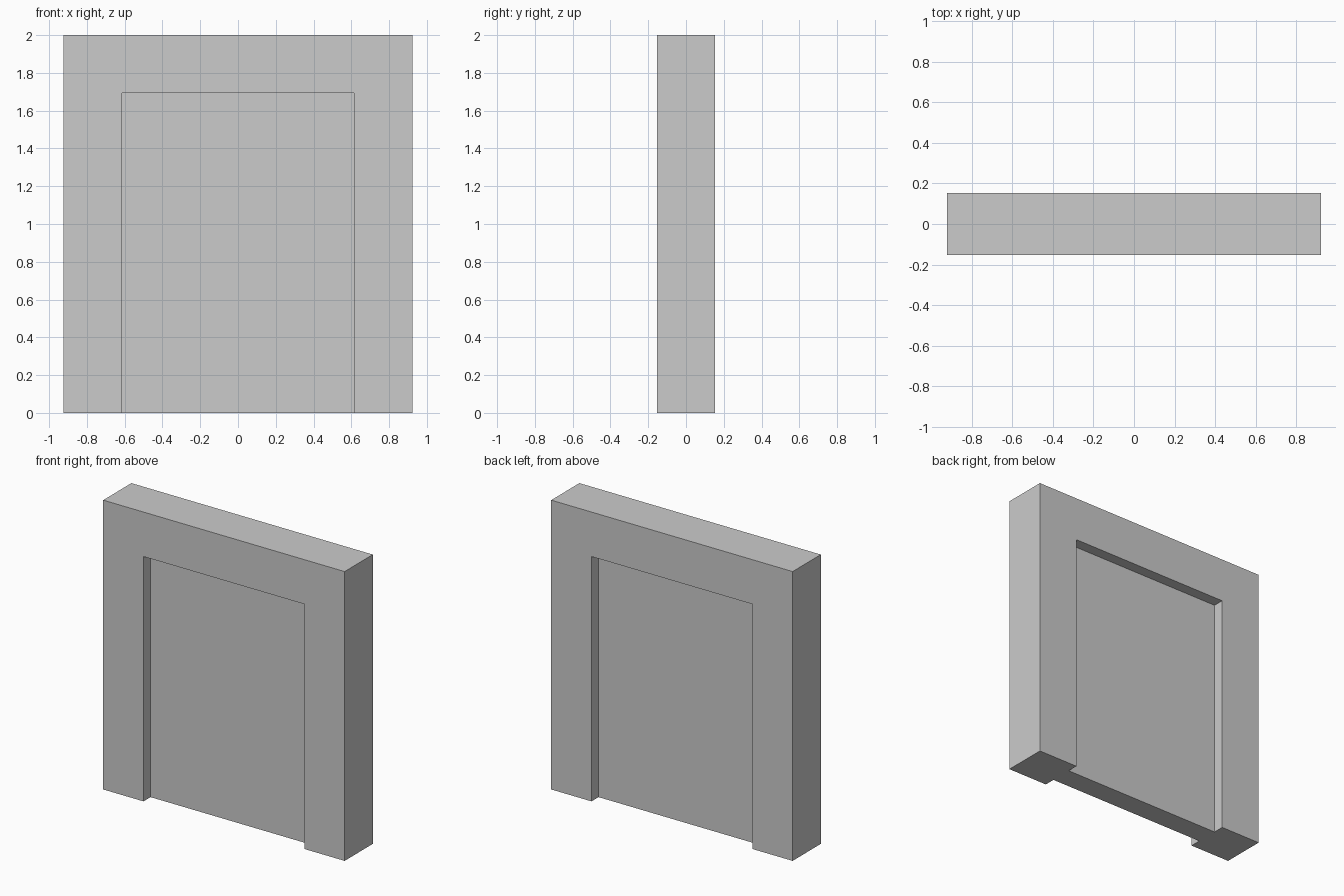
import bpy

if "Cube" in bpy.data.objects:
    bpy.data.objects.remove(bpy.data.objects["Cube"])

U = 2 / 13                      # module: wall is 12 wide, 13 high, 2 deep
W, H, D = 12 * U, 13 * U, 2 * U
OPEN_W, OPEN_H, RECESS = 8 * U, 11 * U, 0.5 * U


def box(name, x, y, z):
    """Box from (min, max) ranges on each axis."""
    ranges = (x, y, z)
    bpy.ops.mesh.primitive_cube_add(size=1, location=[(a + b) / 2 for a, b in ranges])
    ob = bpy.context.object
    ob.name = name
    ob.scale = [b - a for a, b in ranges]
    bpy.ops.object.transform_apply(location=True, rotation=False, scale=True)
    return ob


# Doorway wall: full outer block
wall = box("doorway_wall", (-W / 2, W / 2), (-D / 2, D / 2), (0, H))

# Door recesses on the front and back, open at the floor
for side, label in ((-1, "front"), (1, "back")):
    y = sorted((side * (D / 2 - RECESS), side * D))
    cutter = box(label + "_recess_cutter", (-OPEN_W / 2, OPEN_W / 2), y, (-0.2, OPEN_H))
    cutter.hide_render = True
    bpy.context.view_layer.objects.active = wall
    mod = wall.modifiers.new(label + "_recess", "BOOLEAN")
    mod.operation = "DIFFERENCE"
    mod.solver = "EXACT"
    mod.object = cutter
    bpy.ops.object.modifier_apply(modifier=mod.name)
    bpy.data.objects.remove(cutter, do_unlink=True)
